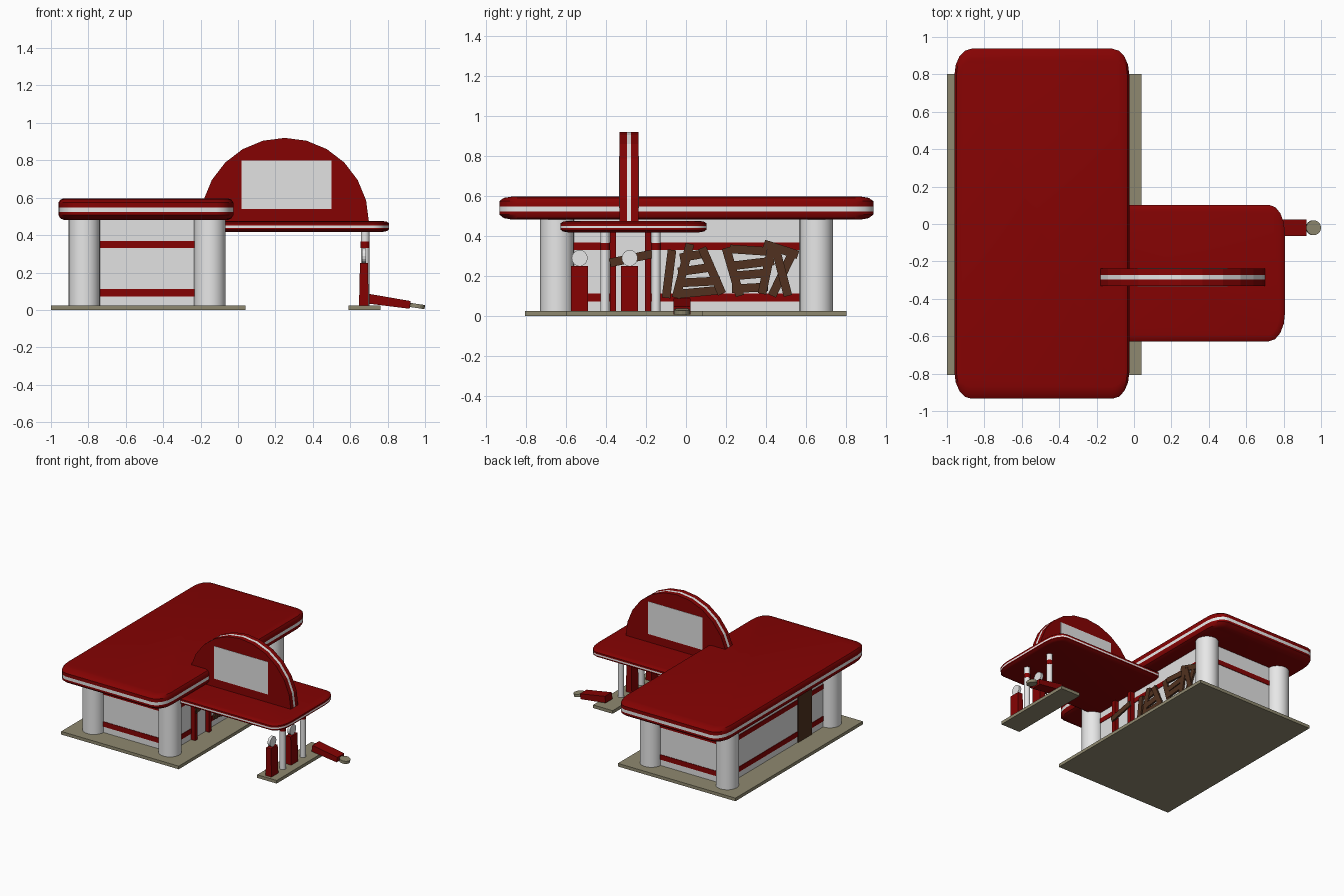
import bpy, bmesh, math
from mathutils import Matrix, Vector

cube = bpy.data.objects.get("Cube")
if cube:
    bpy.data.objects.remove(cube, do_unlink=True)


def material(name, rgb):
    m = bpy.data.materials.new(name)
    m.use_nodes = True
    col = (*rgb, 1)
    m.diffuse_color = col
    m.node_tree.nodes["Principled BSDF"].inputs["Base Color"].default_value = col
    return m


RED = material("red paint", (0.235, 0.0008, 0.0008))
WHITE = material("white paint", (0.93, 0.93, 0.93))
GREY = material("pale grey wall", (0.76, 0.76, 0.76))
TAN = material("tan concrete", (0.275, 0.25, 0.16))
BROWN = material("brown wood", (0.082, 0.031, 0.014))


def finish(name, bm, mats, smooth=False):
    bmesh.ops.recalc_face_normals(bm, faces=bm.faces)
    me = bpy.data.meshes.new(name)
    bm.to_mesh(me)
    bm.free()
    for m in mats:
        me.materials.append(m)
    ob = bpy.data.objects.new(name, me)
    bpy.context.collection.objects.link(ob)
    if smooth:
        bpy.ops.object.select_all(action='DESELECT')
        ob.select_set(True)
        bpy.context.view_layer.objects.active = ob
        bpy.ops.object.shade_smooth_by_angle(angle=math.radians(35))
    return ob


def box(name, xs, ys, zs, mat):
    bm = bmesh.new()
    mid = Vector([(a + b) / 2 for a, b in (xs, ys, zs)])
    size = [b - a for a, b in (xs, ys, zs)]
    bmesh.ops.create_cube(bm, size=1, matrix=Matrix.Translation(mid) @ Matrix.Diagonal((*size, 1)))
    return finish(name, bm, [mat])


def cylinder(name, x, y, z0, z1, r, mat, n=24):
    bm = bmesh.new()
    bmesh.ops.create_cone(bm, cap_ends=True, segments=n, radius1=r, radius2=r, depth=z1 - z0,
                          matrix=Matrix.Translation((x, y, (z0 + z1) / 2)))
    return finish(name, bm, [mat], True)


def loft(name, rings, white_layer, smooth=False):
    """Skin a stack of outlines, cap both ends and paint one layer white."""
    bm = bmesh.new()
    loops = [[bm.verts.new(p) for p in ring] for ring in rings]
    n = len(loops[0])
    for k, (a, b) in enumerate(zip(loops, loops[1:])):
        for i in range(n):
            j = (i + 1) % n
            f = bm.faces.new((a[i], a[j], b[j], b[i]))
            f.material_index = int(k == white_layer)
    bm.faces.new(loops[0])
    bm.faces.new(loops[-1])
    return finish(name, bm, [RED, WHITE], smooth)


def rounded_rect(x0, x1, y0, y1, rx, ry, dx, dy, z, steps=4):
    """Rectangle with elliptical corners, shrunk by dx and dy."""
    pts = []
    corners = ((x1 - rx, y1 - ry), (x0 + rx, y1 - ry), (x0 + rx, y0 + ry), (x1 - rx, y0 + ry))
    for q, (cx, cy) in enumerate(corners):
        for i in range(steps + 1):
            a = math.pi / 2 * (q + i / steps)
            pts.append((cx + (rx - dx) * math.cos(a), cy + (ry - dy) * math.sin(a), z))
    return pts


def roof_slab(name, bounds, rx, ry, z0, z1, ex, ey):
    """Slab with a soft rim: ex and ey are the rim widths along x and y."""
    profile = ((1, 0), (0.35, 0.07), (0, 0.22), (0, 0.36), (0, 0.57),
               (0, 0.8), (0.35, 0.94), (1, 1))
    rings = [rounded_rect(*bounds, rx, ry, d * ex, d * ey, z0 + t * (z1 - z0)) for d, t in profile]
    return loft(name, rings, 3, True)


# Ground slabs
box("ground_slab", (-1, 0.04), (-0.806, 0.803), (0, 0.025), TAN)
box("pump_island", (0.59, 0.762), (-0.6, 0.085), (0, 0.025), TAN)

# Building walls with two painted stripes
WX, WY = (-0.82, -0.15), (-0.645, 0.655)
box("walls", WX, WY, (0.025, 0.49), GREY)
for label, z0, z1 in (("lower", 0.073, 0.113), ("upper", 0.33, 0.368)):
    box(label + "_stripe", (WX[0] - 0.004, WX[1] + 0.004), (WY[0] - 0.004, WY[1] + 0.004),
        (z0, z1), RED)

# Corner columns
for x in (-0.822, -0.15):
    for y in (-0.645, 0.652):
        cylinder("corner_column", x, y, 0.025, 0.49, 0.084, WHITE)

# Roofs
roof_slab("main_roof", (-0.96, -0.025, -0.934, 0.937), 0.09, 0.14, 0.481, 0.597, 0.03, 0.065)
roof_slab("canopy_roof", (-0.3, 0.807, -0.627, 0.102), 0.085, 0.15, 0.418, 0.475, 0.03, 0.035)


# Arched sign above the canopy, with a panel on each face
def arch(y):
    pts = [(0.25 + 0.45 * math.cos(math.pi * i / 12), y, 0.47 + 0.45 * math.sin(math.pi * i / 12))
           for i in range(13)]
    return pts + [(-0.2, y, 0.45), (0.7, y, 0.45)]


loft("arched_sign", [arch(y) for y in (-0.332, -0.296, -0.274, -0.238)], 1)
for label, y in (("front", -0.332), ("back", -0.238)):
    box(label + "_sign_panel", (0.02, 0.5), (y - 0.002, y + 0.002), (0.54, 0.8), GREY)

# Front doorway with red jambs, and the rear door
box("doorway_panel", (-0.15, -0.144), (-0.36, -0.19), (0.025, 0.42), GREY)
for y in (-0.365, -0.19):
    box("door_jamb", (-0.15, -0.112), (y - 0.016, y + 0.016), (0.025, 0.43), RED)
box("rear_door", (-0.827, -0.82), (-0.41, -0.24), (0.025, 0.46), BROWN)

# Nailed planks: (y, z) of both ends
PLANKS = (
    (-0.07, 0.33, -0.1, 0.09), (0.02, 0.36, -0.05, 0.09), (0.08, 0.34, 0.18, 0.11),
    (-0.03, 0.29, 0.11, 0.315), (-0.04, 0.22, 0.14, 0.245), (-0.03, 0.165, 0.17, 0.175),
    (-0.03, 0.11, 0.18, 0.13),
    (0.2, 0.34, 0.27, 0.1), (0.43, 0.35, 0.38, 0.11), (0.22, 0.335, 0.44, 0.32),
    (0.23, 0.25, 0.44, 0.275), (0.24, 0.2, 0.41, 0.215), (0.23, 0.135, 0.41, 0.145),
    (0.39, 0.36, 0.56, 0.305), (0.45, 0.33, 0.51, 0.1), (0.54, 0.33, 0.43, 0.1),
    (-0.38, 0.265, -0.17, 0.31),
)
for k, (ya, za, yb, zb) in enumerate(PLANKS):
    bm = bmesh.new()
    length, angle = math.hypot(yb - ya, zb - za), math.atan2(zb - za, yb - ya)
    x = (-0.13 if k < len(PLANKS) - 1 else -0.112) + 0.004 * (k % 3)
    place = Matrix.Translation((x, (ya + yb) / 2, (za + zb) / 2)) @ Matrix.Rotation(angle, 4, 'X')
    bmesh.ops.create_cube(bm, size=1, matrix=place @ Matrix.Diagonal((0.014, length, 0.043, 1)))
    finish("window_plank", bm, [BROWN])

# Canopy posts with a red band
for y in (-0.405, -0.15):
    cylinder("canopy_post", 0.68, y, 0.025, 0.43, 0.023, WHITE, 16)
    cylinder("post_band", 0.68, y, 0.33, 0.365, 0.024, RED, 16)


# Fuel pumps: slightly tapered cabinet with a round disc on top
def pump(name, place, disc):
    bm = bmesh.new()
    bmesh.ops.create_cube(bm, size=1, matrix=Matrix.Translation((0, 0, 0.1125))
                          @ Matrix.Diagonal((0.052, 0.086, 0.225, 1)))
    for v in bm.verts:
        if v.co.z > 0.2:
            v.co.x *= 0.8
    old = set(bm.faces)
    bmesh.ops.create_cone(bm, cap_ends=True, segments=16, radius1=0.04, radius2=0.04, depth=0.022,
                          matrix=Matrix.Translation((0, 0, 0.264)) @ Matrix.Rotation(math.pi / 2, 4, 'Y'))
    for f in bm.faces:
        f.material_index = int(f not in old)
    bm.transform(place)
    finish(name, bm, [RED, disc])


pump("front_pump", Matrix.Translation((0.673, -0.532, 0.025)), WHITE)
pump("middle_pump", Matrix.Translation((0.673, -0.282, 0.025)), WHITE)
pump("fallen_pump", Matrix.Translation((0.698, -0.02, 0.06)) @ Matrix.Rotation(math.radians(98.5), 4, 'Y'), TAN)
